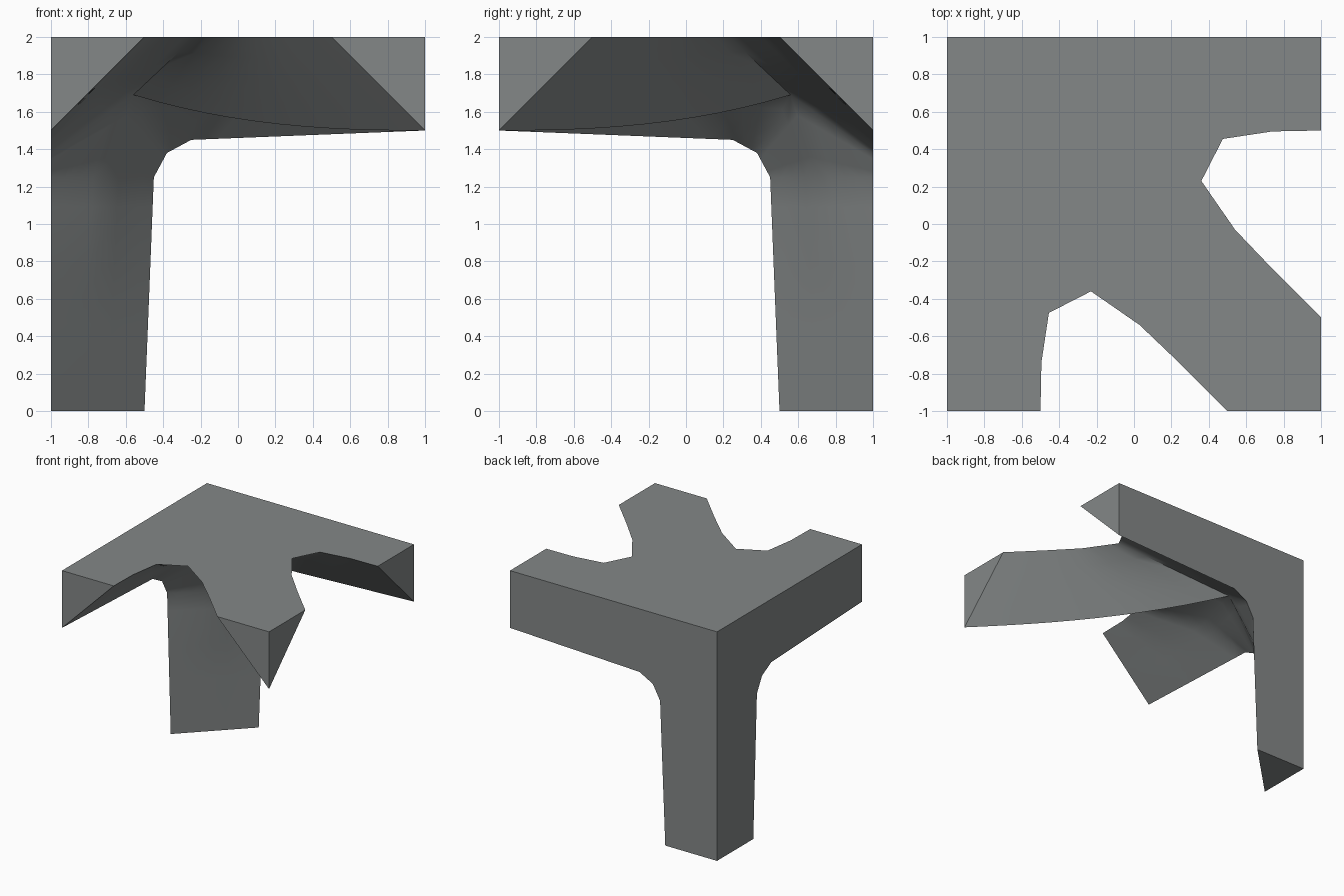
import bpy, bmesh
from mathutils import Vector as V

if "Cube" in bpy.data.objects:
    bpy.data.objects.remove(bpy.data.objects["Cube"])

SEG = 4      # subdivisions between profile points
ROWS = 4     # subdivisions across each half strip


def refine(pts):
    """Subdivide a polyline evenly between its points."""
    pts = [V(p) for p in pts]
    out = []
    for a, b in zip(pts, pts[1:]):
        out += [a.lerp(b, i / SEG) for i in range(SEG)]
    return out + [pts[-1]]


def flip(p):
    """Mirror through the vertical diagonal plane of the corner."""
    return V((-p[1], -p[0], p[2]))


# Edge profiles of the arms, each running from the free end to the centre
hub = (-0.56, 0.56, 1.69)
back_arm = refine([(1, 1, 1.5), (0.3, 1, 1.472), (-0.25, 1, 1.45), (-0.38, 1, 1.38)])
mid_arm = refine([(1, 0.75, 1.75), (0.5, 0.75, 1.74), (0.0, 0.74, 1.72), hub])
top_arm = refine([(1, 0.5, 2), (0.74, 0.495, 2), (0.475, 0.455, 2), (0.36, 0.23, 2)])
top_diag = refine([(1, -0.5, 2), (0.75, -0.25, 2), (0.54, -0.03, 2), (0.36, 0.23, 2)])
back_leg = refine([(-0.5, 1, 0), (-0.475, 1, 0.62), (-0.45, 1, 1.25), (-0.38, 1, 1.38)])
mid_leg = refine([(-0.75, 0.75, 0), (-0.735, 0.735, 0.62), (-0.70, 0.70, 1.25), hub])
ridge = []
n = len(top_diag)
for i in range(n):
    s = i / (n - 1)
    x = 1 - 1.56 * s
    ridge.append(V((x, -x, 1.5 + 0.19 * s ** 2.5)))

bm = bmesh.new()


def face(pts, smooth=False):
    f = bm.faces.new([bm.verts.new(p) for p in pts])
    f.smooth = smooth


def strip(a, b):
    """Ruled surface between two profiles, plus its mirror image."""
    for m in (V, flip):
        for i in range(len(a) - 1):
            for j in range(ROWS):
                u, w = j / ROWS, (j + 1) / ROWS
                face([m(a[i].lerp(b[i], u)), m(a[i + 1].lerp(b[i + 1], u)),
                      m(a[i + 1].lerp(b[i + 1], w)), m(a[i].lerp(b[i], w))], True)


# Inner surfaces
strip(back_arm, mid_arm)
strip(mid_arm, top_arm)
strip(top_diag, ridge)
strip(back_leg, mid_leg)


def span(a, b):
    """End-cap edge points, excluding the last one."""
    return [V(a).lerp(V(b), j / ROWS) for j in range(ROWS)]


def span2(a, m, b):
    return span(a, m) + span(m, b) + [V(b)]


# Flat outer sides: top, back and left
half = top_arm + top_diag[-2::-1]
top = [V((-1, 1, 2)), V((1, 1, 2))] + half + [V((1, -1, 2))] + [flip(p) for p in reversed(half)] + [V((-1, -1, 2))]
face(top)
back = [V((-1, 1, 2)), V((1, 1, 2))] + back_arm + back_leg[-2::-1] + [V((-1, 1, 0))]
face(back)
face([flip(p) for p in back])

# End caps of the arms and leg
arm_cap = [V((1, 1, 2))] + span2(back_arm[0], mid_arm[0], top_arm[0])
diag_cap = [V((1, -1, 2))] + span(top_diag[0], ridge[0]) + [ridge[0]]
for m in (V, flip):
    face([m(p) for p in arm_cap])
    face([m(p) for p in diag_cap])
left_foot = flip(back_leg[0])
face([V((-1, 1, 0))] + span2(back_leg[0], mid_leg[0], left_foot))

bmesh.ops.remove_doubles(bm, verts=bm.verts, dist=0.0005)
bmesh.ops.recalc_face_normals(bm, faces=bm.faces)
mesh = bpy.data.meshes.new("corner_bracket")
bm.to_mesh(mesh)
bm.free()

grey = bpy.data.materials.new("slate grey")
grey.diffuse_color = (0.23, 0.245, 0.245, 1)
grey.use_nodes = True
grey.node_tree.nodes["Principled BSDF"].inputs["Base Color"].default_value = grey.diffuse_color
mesh.materials.append(grey)
ob = bpy.data.objects.new("corner_bracket", mesh)
bpy.context.collection.objects.link(ob)
bpy.context.view_layer.objects.active = ob
ob.select_set(True)
bpy.ops.object.shade_smooth_by_angle(angle=0.7)
